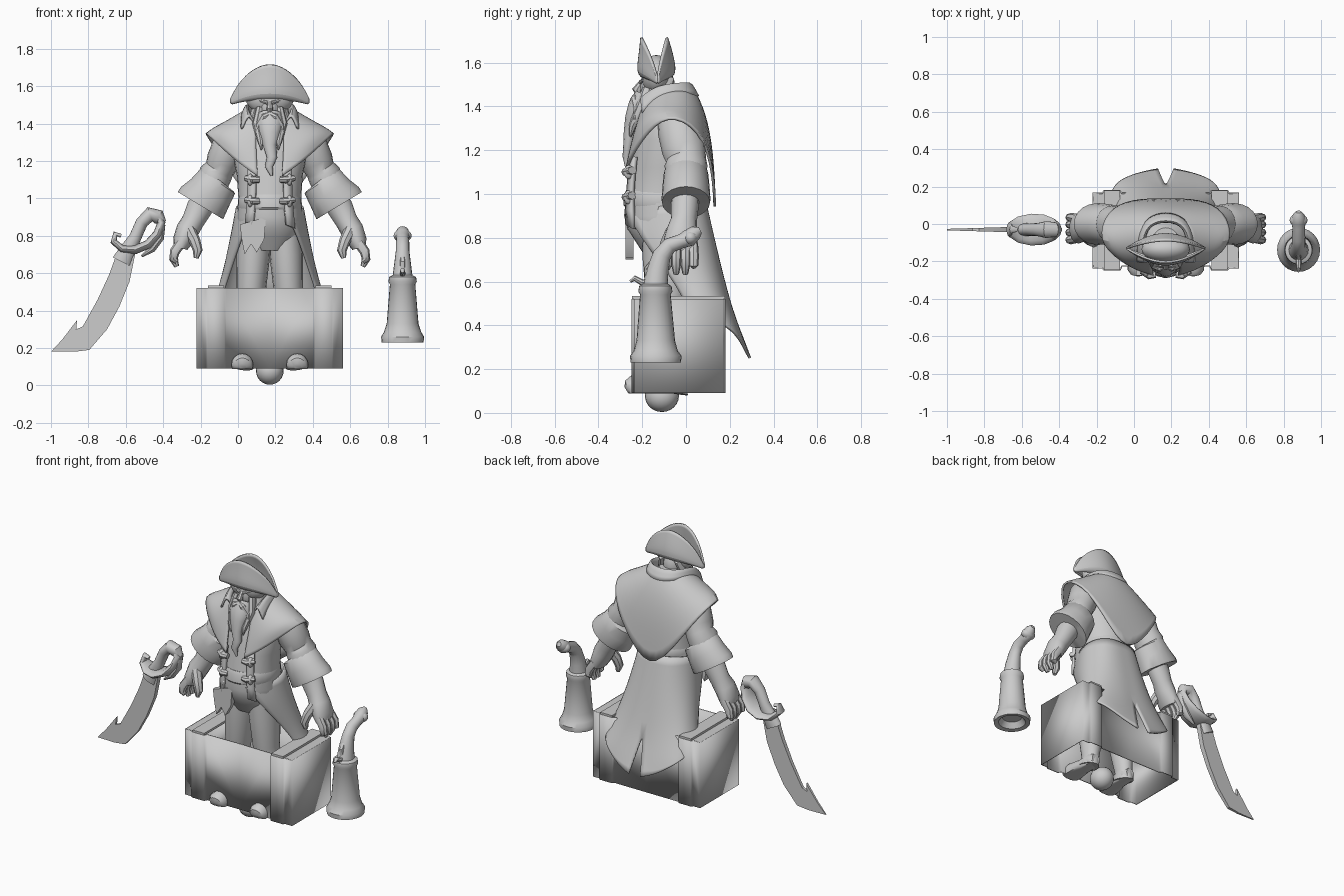
import bpy, bmesh, math
from mathutils import Vector

CX = 0.17   # x of the standing figure
grey = bpy.data.materials.new("plain_grey")
grey.diffuse_color = (0.6, 0.6, 0.6, 1)


def finish(name, bm, x=0.0, angle=40):
    bmesh.ops.recalc_face_normals(bm, faces=bm.faces)
    me = bpy.data.meshes.new(name)
    bm.to_mesh(me)
    bm.free()
    me.materials.append(grey)
    ob = bpy.data.objects.new(name, me)
    bpy.context.collection.objects.link(ob)
    ob.location.x = x
    bpy.context.view_layer.objects.active = ob
    ob.select_set(True)
    bpy.ops.object.shade_smooth_by_angle(angle=math.radians(angle))
    ob.select_set(False)
    return ob


def skin(name, rings, bm, x, caps):
    n = len(rings[0])
    for a, b in zip(rings, rings[1:]):
        for k in range(n):
            bm.faces.new((a[k], a[(k + 1) % n], b[(k + 1) % n], b[k]))
    if caps:
        bm.faces.new(rings[0])
        bm.faces.new(rings[-1])
    return finish(name, bm, x)


def tube(name, pts, ref=(0, 1, 0), x=CX, n=16, caps=True, s=1, floor=-1):
    """Sweep ellipses; each point is (x, y, z, half width, half depth along ref)."""
    bm = bmesh.new()
    P = [Vector((p[0] * s, p[1], p[2])) for p in pts]
    rings = []
    for i, p in enumerate(pts):
        t = (P[min(i + 1, len(P) - 1)] - P[max(i - 1, 0)]).normalized()
        u = Vector(ref).cross(t).normalized()
        v = t.cross(u)
        rings.append([bm.verts.new(P[i] + u * p[3] * math.cos(a) + v * p[-1] * math.sin(a))
                      for a in (2 * math.pi * k / n for k in range(n))])
    for v in bm.verts:
        v.co.z = max(v.co.z, floor)
    return skin(name, rings, bm, x, caps)


def loft(name, pts, x=CX, n=28, caps=True):
    """Upright body of level ellipses; each point is (y, z, half width, half depth)."""
    bm = bmesh.new()
    rings = [[bm.verts.new((rx * math.cos(2 * math.pi * k / n), y + ry * math.sin(2 * math.pi * k / n), z))
              for k in range(n)] for y, z, rx, ry in pts]
    return skin(name, rings, bm, x, caps)


def patch(name, rows, thick=0.012, sub=2, angle=60):
    """Mirrored sheet from rows of half-profile points."""
    bm = bmesh.new()
    g = [[bm.verts.new(p) for p in r] for r in rows]
    for a, b in zip(g, g[1:]):
        for k in range(len(a) - 1):
            bm.faces.new((a[k], a[k + 1], b[k + 1], b[k]))
    ob = finish(name, bm, CX, angle)
    m = ob.modifiers.new("mirror", 'MIRROR')
    m.use_clip = True
    if sub:
        m = ob.modifiers.new("smooth", 'SUBSURF')
        m.levels = m.render_levels = sub
        m.boundary_smooth = 'PRESERVE_CORNERS'
    m = ob.modifiers.new("thickness", 'SOLIDIFY')
    m.thickness, m.offset = thick, 0
    return ob


def ball(name, c, r, x=CX):
    bm = bmesh.new()
    bmesh.ops.create_uvsphere(bm, u_segments=20, v_segments=12, radius=1)
    for v in bm.verts:
        v.co = Vector(c) + Vector((v.co.x * r[0], v.co.y * r[1], v.co.z * r[2]))
    return finish(name, bm, x)


def plate(name, pts, y, half, x=0.0):
    """Extrude an xz outline along y; half gives the half thickness at each x."""
    bm = bmesh.new()
    a, b = [[bm.verts.new((p[0], y + d * half(p[0]), p[1])) for p in pts] for d in (-1, 1)]
    bm.faces.new(a)
    bm.faces.new(b)
    for k in range(len(pts)):
        j = (k + 1) % len(pts)
        bm.faces.new((a[k], a[j], b[j], b[k]))
    return finish(name, bm, x, 30)


# Crate: hollow walls with raised bands, capped end blocks
prof = [(0, -.222), (.235, -.225), (.245, -.246), (.33, -.246), (.34, -.235), (.388, -.235),
        (.388, .165), (.34, .165), (.33, .178), (.245, .178), (.235, .165), (0, .165)]
patch("crate_walls", [[(a, b, z) for a, b in prof] for z in (.09, .52)], .008, 0, 12)
for s in (-1, 1):
    bm = bmesh.new()
    bm.faces.new([bm.verts.new((s * a, b, .518)) for a, b in prof[2:10]])
    finish("crate_end_cap", bm, CX)
    bm = bmesh.new()
    bmesh.ops.create_cube(bm, size=1)
    for v in bm.verts:
        v.co = Vector((s * .287 + v.co.x * .085, -.034 + v.co.y * .424, .526 + v.co.z * .014))
    finish("crate_band_top", bm, CX)

# Torso, coat skirt and belt
loft("torso", [(-.1, .72, .10, .09), (-.095, .79, .155, .14), (-.092, .84, .175, .175), (-.095, .9, .178, .188),
               (-.098, 1.0, .168, .175), (-.09, 1.12, .176, .16), (-.085, 1.25, .2, .15), (-.075, 1.36, .19, .12),
               (-.08, 1.42, .12, .10), (-.09, 1.48, .07, .07)])
patch("coat_skirt", [
    [(.08, -.275, .93), (.18, -.12, .94), (.178, -.02, .96), (.13, .06, .97), (.06, .085, .97), (0, .085, .97)],
    [(.145, -.22, .82), (.205, -.1, .80), (.21, .03, .78), (.15, .11, .76), (.07, .135, .75), (0, .135, .75)],
    [(.215, -.05, .60), (.26, .02, .57), (.25, .11, .56), (.19, .17, .53), (.08, .20, .5), (0, .195, .5)],
    [(.25, .0, .5), (.30, .06, .48), (.28, .185, .42), (.22, .23, .38), (.13, .25, .36), (.02, .24, .385)],
    [(.25, .01, .47), (.305, .08, .45), (.285, .20, .39), (.22, .245, .34), (.13, .275, .28), (.042, .292, .25)]])
loft("sash", [(-.1, .93, .165, .17), (-.1, .95, .172, .186), (-.1, 1.0, .17, .182), (-.1, 1.02, .16, .172)])
plate("hip_cloth", [(-.16, .86), (-.02, .90), (-.03, .78), (-.07, .71), (-.10, .755), (-.135, .70), (-.15, .78)],
      -.258, lambda x: .018, CX)
patch("coat_front_edge", [[(.075, -.25, 1.16), (.115, -.23, 1.17)], [(.075, -.268, 1.0), (.115, -.25, 1.0)],
                          [(.09, -.27, .86), (.13, -.235, .84)]], .02, 1)

for s in (-1, 1):
    # Toggle straps on the coat front
    for z in (.985, 1.1):
        tube("coat_toggle", [(.055, -.268, z, .02, .016), (.085, -.272, z, .025, .02),
                             (.125, -.245, z + .008, .024, .018)], (0, 0, 1), n=8, s=s)
        ball("toggle_end", (s * .105, -.262, z), (.016, .022, .032))

    # Legs and boots
    tube("leg", [(.08, -.09, .86, .085, .11), (.088, -.09, .7, .09, .108), (.1, -.09, .5, .078, .09),
                 (.115, -.08, .36, .065, .075), (.125, -.07, .33, .075, .08), (.135, -.06, .15, .05, .06),
                 (.14, -.07, .095, .055, .08)], s=s)
    tube("boot", [(.14, .0, .12, .03, .035), (.14, -.03, .12, .05, .05), (.142, -.12, .115, .05, .05),
                  (.147, -.2, .112, .06, .06), (.147, -.245, .11, .058, .06), (.147, -.262, .105, .045, .045),
                  (.147, -.27, .1, .02, .02)], (0, 0, 1), s=s, floor=.088)

    # Arms, turned-back cuffs and hands
    tube("sleeve", [(.16, -.05, 1.36, .08, .08), (.21, -.03, 1.29, .095, .1), (.25, -.01, 1.2, .09, .1),
                    (.27, 0, 1.155, .08, .092), (.29, 0, 1.13, .09, .098), (.31, 0, 1.06, .08, .09)], s=s)
    tube("cuff", [(.272, 0, 1.10, .1, .09), (.28, 0, 1.09, .114, .102), (.32, 0, 1.03, .125, .108),
                  (.362, 0, .975, .142, .112), (.372, 0, .962, .14, .11), (.365, 0, .97, .115, .09),
                  (.33, 0, 1.03, .06, .06)], n=20, s=s)
    tube("forearm", [(.33, 0, 1.03, .06, .06), (.375, -.005, .95, .07, .064), (.41, -.01, .88, .06, .06),
                     (.44, -.02, .83, .062, .07), (.468, -.025, .77, .052, .08), (.478, -.025, .735, .038, .075)], s=s)
    for y, tip in ((-.085, .66), (-.045, .635), (-.003, .635), (.035, .67)):
        tube("finger", [(.47, y * .9, .77, .028, .024), (.508, y, .715, .027, .024),
                        (.515, y, .675, .023, .022), (.497, y, tip, .013, .013)], n=8, s=s)
    tube("thumb", [(.43, -.06, .83, .034, .034), (.4, -.09, .77, .03, .03), (.385, -.1, .72, .026, .026),
                   (.395, -.1, .68, .013, .013)], n=8, s=s)

# Support ball below
ball("support_ball", (0, -.11, .078), (.074, .078, .074))

# Shoulder cape with pointed back, and standing collar
patch("shoulder_cape", [
    [(.07, -.19, 1.41), (.1, -.18, 1.43), (.125, -.13, 1.455), (.13, -.08, 1.47), (.12, -.02, 1.475), (.07, .03, 1.465), (0, .045, 1.46)],
    [(.075, -.225, 1.31), (.14, -.21, 1.35), (.2, -.17, 1.39), (.24, -.09, 1.41), (.22, .0, 1.41), (.13, .07, 1.39), (0, .09, 1.37)],
    [(.07, -.25, 1.21), (.15, -.24, 1.26), (.25, -.2, 1.33), (.32, -.1, 1.385), (.29, .04, 1.35), (.17, .11, 1.25), (0, .125, 1.18)],
    [(.065, -.27, 1.12), (.14, -.25, 1.17), (.235, -.2, 1.25), (.365, -.09, 1.375), (.315, .07, 1.30), (.185, .13, 1.09), (0, .132, .87)]])
patch("collar", [
    [(.08, -.19, 1.40), (.11, -.14, 1.43), (.115, -.06, 1.45), (.08, .0, 1.45), (0, .02, 1.45)],
    [(.115, -.21, 1.46), (.125, -.15, 1.51), (.12, -.06, 1.525), (.08, .0, 1.53), (0, .015, 1.53)],
    [(.15, -.2, 1.37), (.15, -.14, 1.44), (.145, -.05, 1.46), (.1, .035, 1.455), (0, .065, 1.44)]])

# Head, face and beard
ball("head", (0, -.13, 1.49), (.066, .08, .1))
tube("nose", [(0, -.2, 1.515, .012, .012), (0, -.225, 1.475, .018, .022), (0, -.215, 1.455, .014, .014)], n=8)
tube("beard", [(0, -.185, 1.45, .065, .05), (0, -.21, 1.40, .075, .055), (0, -.235, 1.34, .055, .045),
               (0, -.255, 1.28, .035, .03), (.012, -.265, 1.22, .028, .022), (-.005, -.272, 1.17, .022, .018),
               (.01, -.272, 1.12, .006, .006)], n=12)
for s in (-1, 1):
    tube("moustache", [(0, -.225, 1.45, .016, .016), (.03, -.235, 1.435, .02, .02),
                       (.06, -.225, 1.39, .017, .017), (.075, -.235, 1.34, .004, .004)], n=8, s=s)
    tube("beard_lock", [(.055, -.17, 1.48, .02, .03), (.07, -.2, 1.4, .024, .028),
                        (.05, -.245, 1.31, .018, .018), (.045, -.255, 1.26, .004, .004)], n=8, s=s)
    tube("hair", [(.055, -.1, 1.54, .02, .05), (.075, -.12, 1.47, .025, .05), (.095, -.16, 1.4, .022, .03),
                  (.1, -.2, 1.34, .005, .005)], n=10, s=s)
    tube("eyebrow", [(.01, -.208, 1.51, .009, .01), (.055, -.19, 1.525, .008, .008)], (0, 0, 1), n=8, s=s)

# Two-flapped hat: rows give y at the middle, blended to the tip; columns run outward
ball("hat_crown", (0, -.135, 1.54), (.13, .07, .095))
xs, blend = (0, .085, .165, .21), (0, .2, .65, 1)
zs = ((1.53, 1.53, 1.52, 1.507), (1.55, 1.545, 1.525, 1.51),
      (1.65, 1.625, 1.575, 1.52), (1.725, 1.695, 1.62, 1.53))
for name, ys in (("hat_front_flap", (-.19, -.23, -.215, -.208)), ("hat_back_flap", (-.08, -.04, -.06, -.085))):
    patch(name, [[(x * (.95 if i == 0 else 1), y + (-.13 - y) * t, z) for x, t, z in zip(xs, blend, zs[i])]
                 for i, y in enumerate(ys)])

# Sword: notched blade thinning to the tip, curved grip, wide guard
plate("sword_blade", [(-1.0, .18), (-.94, .245), (-.86, .35), (-.865, .30), (-.83, .315), (-.75, .46), (-.69, .59),
                      (-.65, .70), (-.55, .70), (-.58, .555), (-.635, .42), (-.70, .30), (-.795, .19), (-.875, .18)],
      -.03, lambda x: .004 + .03 * (x + 1))
tube("sword_grip", [(-.62, -.03, .66, .055, .03), (-.59, -.03, .72, .045, .035), (-.55, -.03, .79, .033, .033),
                    (-.515, -.03, .87, .033, .035), (-.47, -.03, .915, .04, .045), (-.425, -.03, .9, .04, .04),
                    (-.395, -.03, .87, .015, .015)], x=0)
tube("sword_guard", [(-.625, -.03, .80, .01, .012), (-.655, -.03, .81, .016, .02), (-.665, -.03, .77, .018, .04),
                     (-.62, -.03, .73, .02, .07), (-.55, -.03, .725, .024, .085), (-.48, -.03, .755, .024, .08),
                     (-.43, -.03, .81, .024, .06), (-.41, -.03, .87, .022, .04), (-.44, -.03, .92, .02, .03)], x=0)
tube("guard_spur", [(-.40, -.03, .86, .012, .02), (-.415, -.03, .79, .02, .03), (-.46, -.03, .73, .02, .025),
                    (-.515, -.03, .69, .006, .008)], x=0, n=10)

# Wide-muzzled pistol standing on its muzzle
loft("pistol_barrel", [(-.138, .27, .06, .06), (-.138, .235, .085, .085), (-.138, .23, .112, .115),
                       (-.138, .26, .115, .118), (-.138, .285, .1, .1), (-.138, .33, .085, .088),
                       (-.14, .54, .068, .07), (-.14, .555, .076, .078), (-.14, .58, .072, .074),
                       (-.14, .59, .05, .055)], .88, 24)
tube("pistol_stock", [(0, .065, .835, .015), (0, .045, .825, .032), (0, .015, .80, .04), (0, -.02, .785, .033),
                      (0, -.075, .765, .036), (0, -.11, .72, .042, .036), (0, -.13, .65, .05, .045),
                      (0, -.14, .57, .058, .055)], (1, 0, 0), .88)
ball("pistol_butt", (0, .02, .80), (.048, .035, .035), .88)
tube("pistol_hammer", [(0, -.16, .60, .016, .016), (0, -.2, .595, .015, .015), (0, -.235, .615, .013, .013),
                       (0, -.255, .60, .006, .006)], (1, 0, 0), .88, 8)
tube("trigger", [(0, -.15, .7, .008, .01), (0, -.18, .66, .012, .014), (0, -.175, .6, .012, .014)],
     (1, 0, 0), .88, 8)
